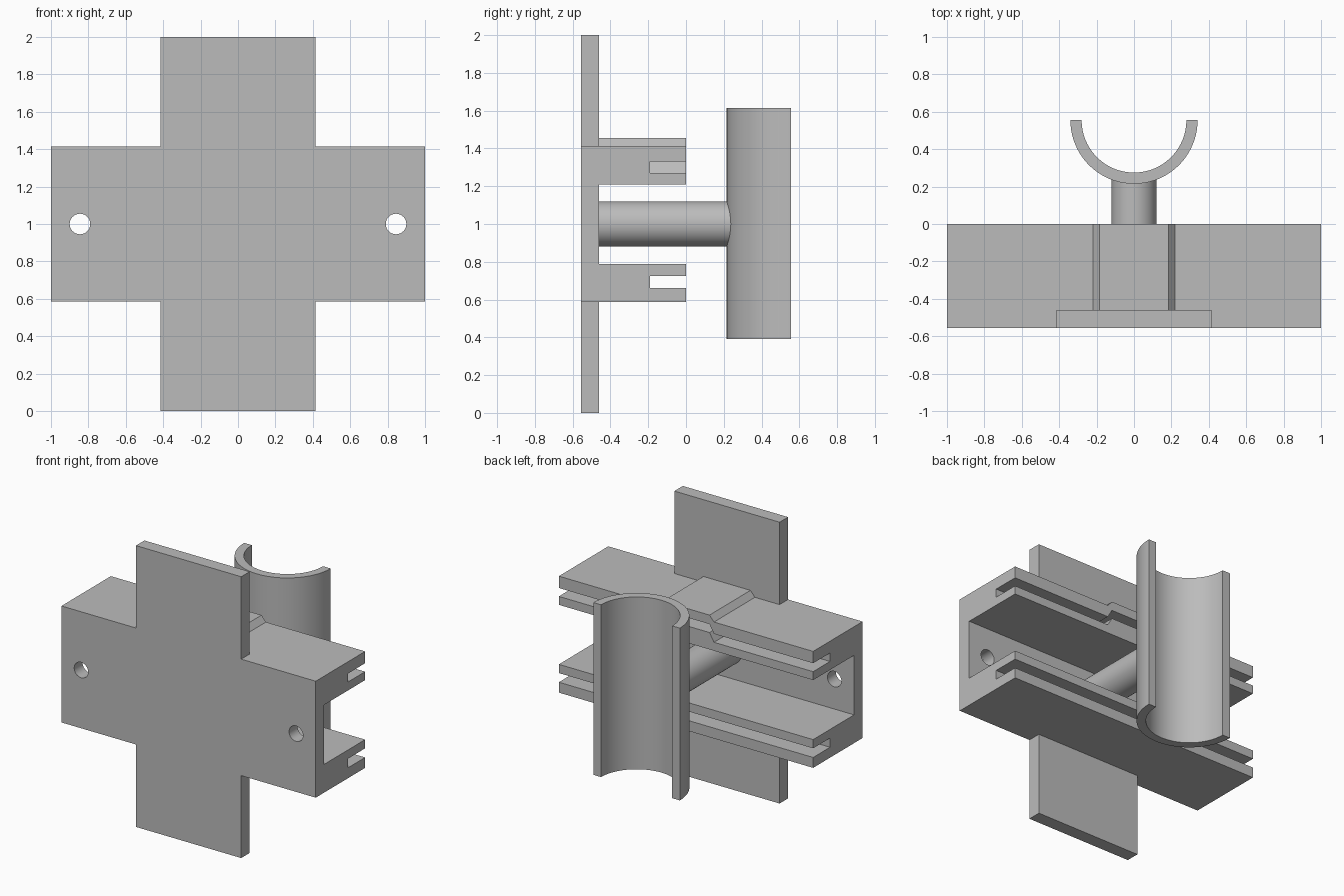
import bpy, bmesh, math
from mathutils import Vector

cube = bpy.data.objects.get("Cube")
if cube:
    bpy.data.objects.remove(cube, do_unlink=True)

grey = bpy.data.materials.new("plain_grey")
grey.use_nodes = True
grey.diffuse_color = (0.5, 0.5, 0.5, 1)
grey.node_tree.nodes["Principled BSDF"].inputs["Base Color"].default_value = grey.diffuse_color

PLATE_FRONT, PLATE_BACK = -0.555, -0.46
HALF_ARM = 0.414


def prism(name, outline, start, end, axis="Y"):
    """Extrude an outline: (x, z) along Y, or (x, y) along Z."""
    def place(p, d):
        return Vector((p[0], d, p[1])) if axis == "Y" else Vector((p[0], p[1], d))
    bm = bmesh.new()
    base = bm.faces.new([bm.verts.new(place(p, start)) for p in outline])
    side = bmesh.ops.extrude_face_region(bm, geom=[base])["geom"]
    moved = [v for v in side if isinstance(v, bmesh.types.BMVert)]
    bmesh.ops.translate(bm, verts=moved, vec=place((0, 0), end - start))
    bmesh.ops.recalc_face_normals(bm, faces=bm.faces)
    mesh = bpy.data.meshes.new(name)
    bm.to_mesh(mesh)
    bm.free()
    mesh.materials.append(grey)
    obj = bpy.data.objects.new(name, mesh)
    bpy.context.collection.objects.link(obj)
    return obj


def arc(cx, cy, radius, a0, a1, steps):
    angles = [math.radians(a0 + (a1 - a0) * i / steps) for i in range(steps + 1)]
    return [(cx + radius * math.cos(a), cy + radius * math.sin(a)) for a in angles]


def circle(cx, cy, radius, steps=48):
    return arc(cx, cy, radius, 0, 360, steps)[:-1]


def activate(obj):
    bpy.ops.object.select_all(action="DESELECT")
    obj.select_set(True)
    bpy.context.view_layer.objects.active = obj


def cut(obj, cutter):
    cutter.hide_render = True
    mod = obj.modifiers.new("cut", "BOOLEAN")
    mod.operation = "DIFFERENCE"
    mod.solver = "EXACT"
    mod.object = cutter
    activate(obj)
    bpy.ops.object.modifier_apply(modifier=mod.name)
    bpy.data.objects.remove(cutter, do_unlink=True)


def smooth(obj):
    activate(obj)
    bpy.ops.object.shade_smooth_by_angle(angle=math.radians(30))


def stepped(z, rise, half):
    """Line from left to right with a raised, chamfered middle."""
    return [(-half, z), (-0.22, z), (-0.185, z + rise),
            (0.185, z + rise), (0.22, z), (half, z)]


# Cross-shaped face plate with two screw holes
a = HALF_ARM
quarter = [(1, a), (a, a), (a, 1)]
cross = quarter + [(-x, z) for x, z in reversed(quarter)]
cross += [(-x, -z) for x, z in quarter] + [(x, -z) for x, z in reversed(quarter)]
plate = prism("cross_plate", [(x, z + 1) for x, z in cross], PLATE_FRONT, PLATE_BACK)
for side in (-1, 1):
    cut(plate, prism("hole_cutter", circle(side * 0.845, 1, 0.055, 32), -0.7, -0.3))
smooth(plate)

# Upper rail: raised middle, with a slot that steps up along with it
upper = prism("upper_rail", [(1, 1.21), (-1, 1.21)] + stepped(1 + a, 0.04, 1), PLATE_BACK, 0)
slot = stepped(1.27, 0.06, 1.1) + stepped(1.33, 0.06, 1.1)[::-1]
cut(upper, prism("upper_slot_cutter", slot, -0.19, 0.1))

# Lower rail: plain bar with a straight slot
lower = prism("lower_rail", [(-1, 1 - a), (1, 1 - a), (1, 0.787), (-1, 0.787)], PLATE_BACK, 0)
slot = [(-1.1, 0.66), (1.1, 0.66), (1.1, 0.725), (-1.1, 0.725)]
cut(lower, prism("lower_slot_cutter", slot, -0.19, 0.1))

# Round stem joining the plate to the cradle
smooth(prism("stem", circle(0, 1, 0.12), PLATE_BACK, 0.25))

# Half-pipe cradle, open to the back
outline = arc(0, 0.555, 0.34, 180, 360, 48) + arc(0, 0.555, 0.28, 360, 180, 48)
smooth(prism("half_pipe_cradle", outline, 0.39, 1.615, axis="Z"))
